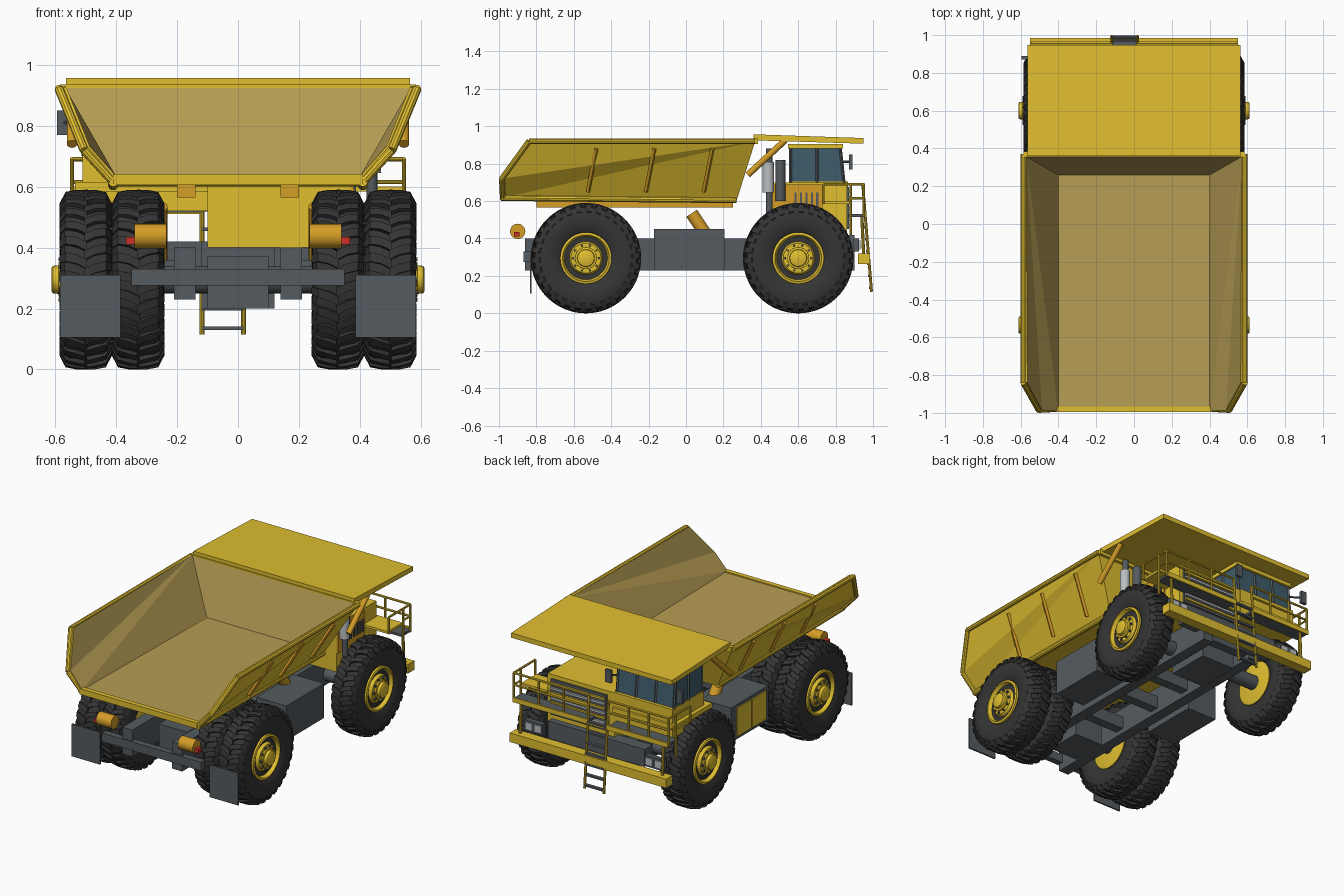
import bpy, bmesh, math
from mathutils import Vector

if "Cube" in bpy.data.objects:
    bpy.data.objects.remove(bpy.data.objects["Cube"])


def mat(name, c):
    m = bpy.data.materials.new(name)
    m.diffuse_color = (*c, 1)
    m.use_nodes = True
    m.node_tree.nodes["Principled BSDF"].inputs["Base Color"].default_value = m.diffuse_color
    return m


YEL = mat("yellow", (0.75, 0.52, 0.03))
ORA = mat("amber", (0.66, 0.34, 0.02))
TAN = mat("worn_tan", (0.47, 0.34, 0.09))
DRK = mat("dark_grey", (0.09, 0.105, 0.115))
RUB = mat("rubber", (0.035, 0.035, 0.035))
GLS = mat("glass", (0.05, 0.11, 0.15))
SIL = mat("silver", (0.5, 0.52, 0.53))
RED = mat("red", (0.6, 0.03, 0.02))


def mesh(name, verts, faces, m, smooth=False):
    me = bpy.data.meshes.new(name)
    me.from_pydata(verts, [], faces)
    bm = bmesh.new()
    bm.from_mesh(me)
    bmesh.ops.recalc_face_normals(bm, faces=bm.faces)
    bm.to_mesh(me)
    bm.free()
    me.materials.append(m)
    ob = bpy.data.objects.new(name, me)
    bpy.context.collection.objects.link(ob)
    if smooth:
        bpy.ops.object.select_all(action='DESELECT')
        ob.select_set(True)
        bpy.context.view_layer.objects.active = ob
        bpy.ops.object.shade_smooth_by_angle(angle=math.radians(35))
    return ob


def prism(name, pts, x0, x1, m):
    """Extrude a (y, z) profile from x0 to x1."""
    n = len(pts)
    v = [(x, y, z) for x in (x0, x1) for y, z in pts]
    f = [tuple(range(n)), tuple(range(n, 2 * n))]
    f += [(i, (i + 1) % n, n + (i + 1) % n, n + i) for i in range(n)]
    return mesh(name, v, f, m)


def box(name, x, y, z, m):
    return prism(name, [(y[0], z[0]), (y[1], z[0]), (y[1], z[1]), (y[0], z[1])], x[0], x[1], m)


def lathe(name, prof, origin, axis, m, n=24):
    """Spin (distance along axis, radius) points around an axis."""
    q = Vector(axis).to_track_quat('Z', 'Y')
    v = [Vector(origin) + q @ Vector((r * math.cos(a), r * math.sin(a), d))
         for d, r in prof for a in (2 * math.pi * i / n for i in range(n))]
    k = len(prof)
    f = [(j * n + i, j * n + (i + 1) % n, (j + 1) * n + (i + 1) % n, (j + 1) * n + i)
         for j in range(k - 1) for i in range(n)]
    f += [tuple(range(n)), tuple(range((k - 1) * n, k * n))]
    return mesh(name, v, f, m, True)


def rod(name, a, b, r, m, n=12):
    d = Vector(b) - Vector(a)
    return lathe(name, [(0, r), (d.length, r)], a, d, m, n)


def path(name, pts, r, m):
    for a, b in zip(pts, pts[1:]):
        rod(name, a, b, r, m, 10)


# Wheels: tyre, chevron lugs, rim, hub and bolts
ZW = 0.295


def wheel(name, xc, y, s, hub=True):
    half = [(-.085, .20), (-.083, .245), (-.07, .272), (-.055, .28)]
    prof = [(-.06, .132), (-.077, .155)] + half + [(-d, r) for d, r in half[::-1]] + [(.077, .155), (.06, .132)]
    lathe(name + "_tyre", prof, (xc, y, ZW), (s, 0, 0), RUB, 48)
    V, F = [], []
    N = 30
    for k in range(N):
        for t in (-1, 1):
            a0 = 2 * math.pi * (k + (.25 if t > 0 else -.25)) / N
            b = len(V)
            for d, r, da in [(-.004, .295, .09), (.03, .295, .03), (.066, .288, 0), (.086, .25, -.01)]:
                for rr in (r, r - .025):
                    for w in (-.052, .052):
                        a = a0 + da + w
                        V.append((xc + t * (d - (.012 if rr < r and d > .08 else 0)),
                                  y + rr * math.cos(a), ZW + rr * math.sin(a)))
            for i in range(3):
                p, q = b + 4 * i, b + 4 * i + 4
                for u, w in ((0, 1), (1, 3), (3, 2), (2, 0)):
                    F.append((p + u, p + w, q + w, q + u))
            F += [(b, b + 1, b + 3, b + 2), (b + 12, b + 13, b + 15, b + 14)]
    mesh(name + "_tread", V, F, RUB)
    lathe(name + "_rim", [(-.075, .12), (-.07, .138), (.078, .138), (.082, .125), (.06, .115), (.058, .09), (.078, .08), (.08, .03)],
          (xc, y, ZW), (s, 0, 0), YEL, 36)
    if hub:
        lathe(name + "_hub", [(.06, .06), (.088, .058), (.09, .047), (.108, .045), (.112, .038)],
              (xc, y, ZW), (s, 0, 0), YEL)
        for i in range(10):
            a = math.pi * i / 5
            c = (xc + s * .06, y + .07 * math.cos(a), ZW + .07 * math.sin(a))
            rod(name + "_bolt", c, (c[0] + s * .03, c[1], c[2]), .007, DRK, 6)


for s, sd in ((1, "right"), (-1, "left")):
    wheel("front_wheel_" + sd, s * .5, .6, s)
    wheel("rear_outer_wheel_" + sd, s * .5, -.535, s)
    wheel("rear_inner_wheel_" + sd, s * .328, -.535, s, False)

# Dump bed shell: side walls are folded polygons, thickened inwards
V = [(s * x, y, z) for s in (1, -1) for x, y, z in
     [(.41, -.99, .615), (.505, -.985, .72), (.585, -.84, .92), (.585, .37, .92), (.41, .27, .60)]]
F = [(0, 1, 3), (1, 2, 3), (0, 3, 4), (5, 8, 6), (6, 8, 7), (5, 9, 8), (0, 4, 9, 5), (4, 3, 8, 9)]
bed = mesh("dump_bed", V, F, YEL)
if bed.data.polygons[6].normal.z > 0:
    bed.data.flip_normals()
bed.data.materials.append(TAN)
so = bed.modifiers.new("thickness", 'SOLIDIFY')
so.thickness = .022
so.offset = -1
so.material_offset = 1

for s in (1, -1):
    path("bed_rim", [(s * .415, -.98, .622), (s * .505, -.985, .72), (s * .587, -.84, .92), (s * .587, .37, .92)], .015, YEL)
    path("bed_lower_rail", [(s * .41, -.99, .617), (s * .41, .27, .605)], .017, YEL)
    for y in (.14, -.17, -.48):
        rod("bed_rib", (s * .575, y, .88), (s * .446, y - .045, .65), .012, ORA, 4)
    rod("canopy_strut", (s * .545, .33, .74), (s * .545, .53, .925), .017, ORA)
box("bed_tail_beam", (-.41, .41), (-.995, -.965), (.605, .642), YEL)
box("bed_head_beam", (-.585, .585), (.355, .385), (.905, .935), YEL)
for x in (-.17, .17):
    box("bed_runner", (x - .03, x + .03), (-.8, .25), (.565, .608), ORA)
# Canopy over cab
prism("canopy", [(.36, .925), (.36, .957), (.948, .937), (.948, .907)], -.565, .565, YEL)

# Chassis
for s in (1, -1):
    box("frame_rail", sorted((s * .14, s * .21)), (-.86, .9), (.23, .40), DRK)
    box("mud_flap", sorted((s * .385, s * .585)), (-.835, -.825), (.105, .31), DRK)
    rod("rear_tank", (s * .235, -.90, .438), (s * .34, -.90, .438), .041, ORA, 20)
    box("tail_light", sorted((s * .335, s * .367)), (-.92, -.89), (.41, .435), RED)
    box("side_tank", sorted((s * .25, s * .46)), (-.17, .205), (.23, .45), DRK)
    rod("hoist_cylinder", (s * .265, .03, .535), (s * .265, .16, .34), .034, ORA, 16)
    box("tank_bracket", sorted((s * .2, s * .26)), (-.1, .14), (.27, .36), DRK)
    # Headlight clusters
    box("headlight_box", sorted((s * .36, s * .49)), (.895, .925), (.33, .40), DRK)
    for x in (.39, .455):
        box("headlight", sorted((s * (x - .025), s * (x + .025))), (.925, .932), (.342, .388), SIL)
for y in (-.05, .1):
    box("tank_panel", (-.468, -.455), (y - .09, y + .05), (.25, .43), YEL)
box("rear_crossbeam", (-.35, .35), (-.87, -.83), (.275, .33), DRK)
for y in (-.3, .02, .3, .85):
    box("crossmember", (-.15, .15), (y - .03, y + .03), (.26, .34), DRK)
box("differential", (-.1, .1), (-.65, -.42), (.20, .37), DRK)
box("engine_sump", (-.12, .12), (.5, .78), (.20, .42), DRK)
rod("rear_axle", (-.5, -.535, ZW), (.5, -.535, ZW), .045, DRK, 16)
rod("front_axle", (-.5, .6, ZW), (.5, .6, ZW), .045, DRK, 16)
box("front_crossbox", (-.34, .34), (.82, .9), (.31, .42), DRK)

# Hood with side louvres and grille
box("hood", (-.10, .37), (.46, .86), (.40, .70), YEL)
box("hood_side_panel", (.37, .38), (.46, .73), (.52, .69), ORA)
for i in range(5):
    y = .58 + i * .029
    box("side_louvre", (.38, .388), (y, y + .012), (.57, .645), DRK)
box("grille", (-.05, .34), (.86, .872), (.45, .675), DRK)
for i in range(7):
    z = .465 + i * .03
    box("grille_slat", (-.045, .335), (.872, .884), (z, z + .013), SIL if i % 2 else YEL)

# Cab: base, glass, pillars, roof
box("cab_deck", (-.535, -.10), (.5, .88), (.585, .615), YEL)
box("cab_base", (-.51, -.10), (.55, .865), (.52, .705), YEL)
prism("cab_glass", [(.555, .70), (.845, .70), (.825, .885), (.555, .885)], -.505, -.105, GLS)
for x in (-.505, -.375, -.24, -.105):
    rod("front_pillar", (x, .845, .70), (x, .825, .885), .008, DRK, 4)
for x in (-.505, -.105):
    for y in (.56, .70):
        rod("side_pillar", (x, y, .70), (x, y, .885), .008, DRK, 4)
box("cab_roof", (-.515, -.095), (.545, .84), (.88, .905), YEL)
for x in (-.575, -.075):
    box("mirror", (x - .02, x + .02), (.872, .89), (.77, .85), DRK)
    path("mirror_arm", [(x, .88, .81), (-.5 if x < -.3 else -.11, .835, .81)], .006, DRK)

# Exhaust and air cleaner
rod("exhaust_pipe", (.44, .445, .53), (.44, .445, .88), .018, DRK, 16)
rod("exhaust_muffler", (.44, .44, .645), (.44, .44, .81), .03, SIL, 20)
rod("air_cleaner", (.40, .505, .6), (.40, .505, .82), .026, DRK, 20)

# Bumper and walkways
box("front_bumper", (-.55, .55), (.92, .985), (.263, .32), YEL)
for x0, x1 in ((-.545, -.12), (.02, .545)):
    box("walkway", (x0, x1), (.865, .96), (.515, .53), DRK)
    box("walkway_edge", (x0, x1), (.955, .965), (.51, .54), YEL)
    for z in (.615, .69):
        path("front_handrail", [(x0, .95, z), (x1, .95, z)], .007, YEL)
    for i in range(4):
        x = x0 + (x1 - x0) * i / 3
        path("rail_post", [(x, .95, .52), (x, .95, .69)], .007, YEL)
for s in (1, -1):
    path("side_handrail", [(s * .545, .95, .69), (s * .545, .735, .69), (s * .545, .735, .585)], .007, YEL)
    path("side_midrail", [(s * .545, .95, .615), (s * .545, .88, .615)], .006, YEL)
    path("rail_brace", [(s * .545, .88, .69), (s * .545, .88, .42)], .007, YEL)
    path("walkway_support", [(s * .5, .94, .52), (s * .5, .95, .31)], .009, YEL)
    box("fender_deck", sorted((s * .36, s * .54)), (.73, .88), (.585, .6), YEL)

# Access ladder
for x in (-.118, .018):
    path("ladder_rail", [(x, .945, .69), (x, .96, .5), (x, .992, .115)], .008, YEL)
for i in range(7):
    z = .135 + i * .065
    y = .992 - (z - .115) * .083
    box("ladder_rung", (-.118, .018), (y - .012, y + .008), (z - .006, z + .006), DRK)
